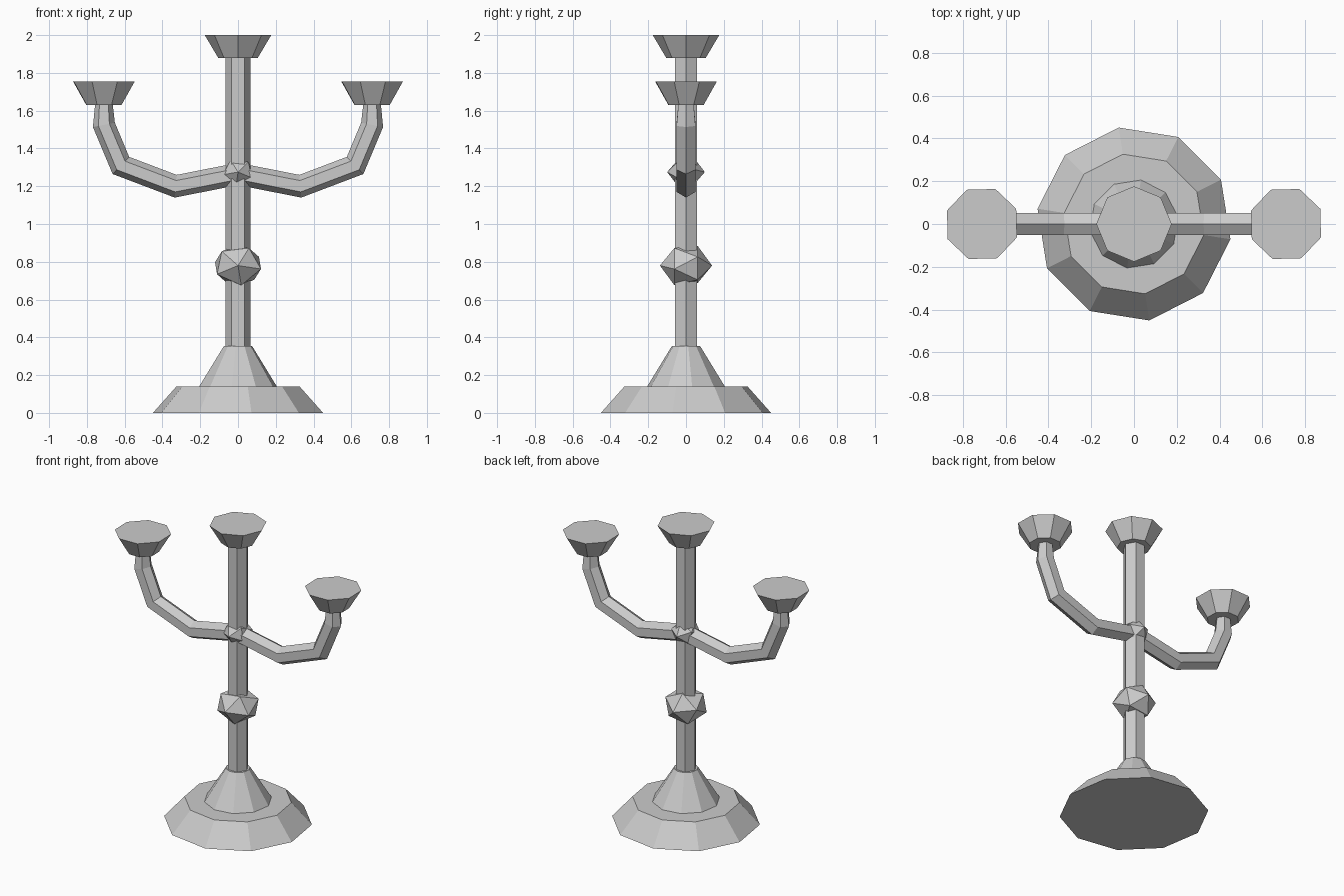
import bpy, bmesh
from math import cos, sin, pi, radians
from mathutils import Vector, Matrix

if "Cube" in bpy.data.objects:
    bpy.data.objects.remove(bpy.data.objects["Cube"])


def make(name, bm):
    bmesh.ops.recalc_face_normals(bm, faces=bm.faces[:])
    me = bpy.data.meshes.new(name)
    bm.to_mesh(me)
    bm.free()
    ob = bpy.data.objects.new(name, me)
    bpy.context.collection.objects.link(ob)
    return ob


def loft(name, rings):
    """Skin a list of equal-sized point rings and cap both ends."""
    bm = bmesh.new()
    loops = [[bm.verts.new(p) for p in ring] for ring in rings]
    n = len(loops[0])
    for a, b in zip(loops, loops[1:]):
        for i in range(n):
            j = (i + 1) % n
            bm.faces.new((a[i], a[j], b[j], b[i]))
    bm.faces.new(loops[0][::-1])
    bm.faces.new(loops[-1])
    return make(name, bm)


def frustum(name, sides, r0, r1, z0, z1, x=0, turn=0):
    def ring(r, z):
        angles = [radians(turn) + 2 * pi * i / sides for i in range(sides)]
        return [(x + r * cos(a), r * sin(a), z) for a in angles]
    return loft(name, [ring(r0, z0), ring(r1, z1)])


def knob(name, z, r, scale, rot):
    bm = bmesh.new()
    m = (Matrix.Translation((0, 0, z)) @ Matrix.Diagonal((*scale, 1))
         @ Matrix.Rotation(radians(rot), 4, 'Y') @ Matrix.Rotation(pi / 2, 4, 'X'))
    bmesh.ops.create_icosphere(bm, subdivisions=1, radius=r, matrix=m)
    return make(name, bm)


def arm(name, side, r=0.058):
    """Hexagonal tube with mitred bends, swept in the XZ plane."""
    pts = [Vector((side * x, 0, z)) for x, z in
           [(0, 1.265), (0.33, 1.2), (0.62, 1.31), (0.71, 1.525), (0.71, 1.64)]]
    rings = []
    for i, p in enumerate(pts):
        d0 = (p - pts[max(i - 1, 0)]).normalized()
        d1 = (pts[min(i + 1, len(pts) - 1)] - p).normalized()
        t = (d0 + d1).normalized()
        mitre = 1 / max(t.dot(d0), t.dot(d1))
        nrm = Vector((-t.z, 0, t.x)) * mitre
        rr = r if i < 4 else 0.046
        rings.append([p + nrm * rr * cos(k * pi / 3) + Vector((0, rr * sin(k * pi / 3), 0))
                      for k in range(6)])
    return loft(name, rings)


# Foot and stem
frustum("base", 10, 0.456, 0.33, 0, 0.14, turn=27)
frustum("base_cone", 10, 0.208, 0.075, 0.14, 0.355, turn=9)
frustum("stem", 6, 0.067, 0.067, 0.34, 1.89)

# Knobs on the stem
knob("lower_knob", 0.78, 0.138, (1, 1, 0.85), 10)
knob("arm_knob", 1.275, 0.095, (0.95, 1.05, 0.85), 25)

# Candle cups and side arms
frustum("centre_cup", 8, 0.105, 0.176, 1.88, 2.0)
for side, label in ((-1, "left"), (1, "right")):
    arm(label + "_arm", side)
    frustum(label + "_cup", 8, 0.1, 0.175, 1.63, 1.755, x=side * 0.71, turn=24)
